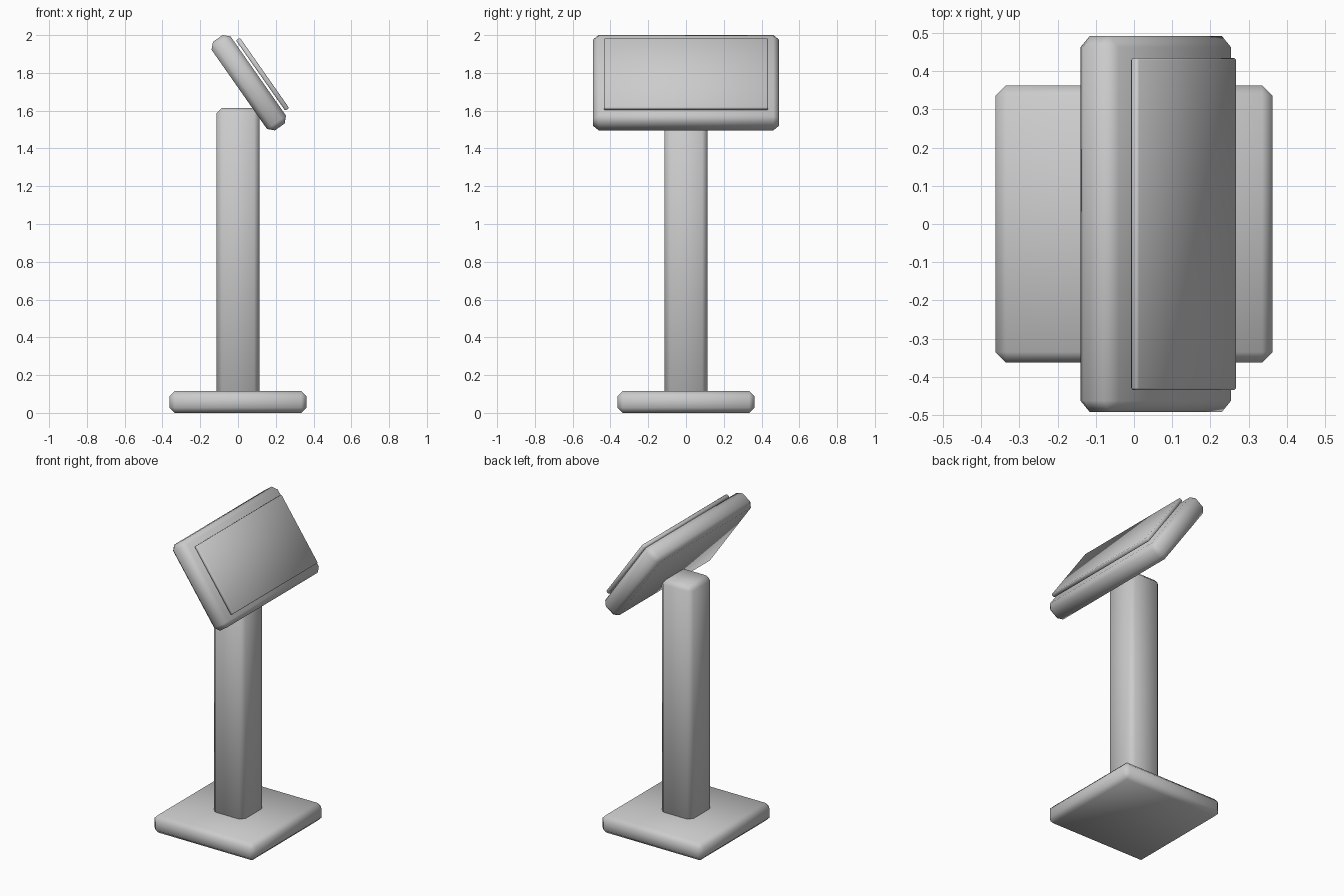
import bpy, math

if "Cube" in bpy.data.objects:
    bpy.data.objects.remove(bpy.data.objects["Cube"])


def chamfered_box(name, size, centre, chamfer, tilt=0.0):
    """Box with a one-segment chamfer on every edge, smooth shaded."""
    bpy.ops.mesh.primitive_cube_add(size=1, location=centre)
    ob = bpy.context.object
    ob.name = name
    ob.scale = size
    bpy.ops.object.transform_apply(location=False, rotation=False, scale=True)
    ob.rotation_euler[1] = tilt
    bevel = ob.modifiers.new("chamfer", 'BEVEL')
    bevel.width = chamfer
    bevel.segments = 1
    bevel.limit_method = 'NONE'
    bpy.ops.object.shade_smooth()
    return ob


TILT = math.radians(55)

# Foot plate and upright post
chamfered_box("base", (0.726, 0.726, 0.115), (0, 0, 0.0575), 0.028)
chamfered_box("post", (0.226, 0.226, 1.535), (0, 0, 0.8475), 0.028)

# Tilted display housing with a thin screen floating just in front of it
chamfered_box("housing", (0.572, 0.985, 0.123), (0.057, 0, 1.748), 0.03, TILT)
chamfered_box("screen", (0.454, 0.868, 0.025), (0.13, 0, 1.793), 0.005, TILT)
